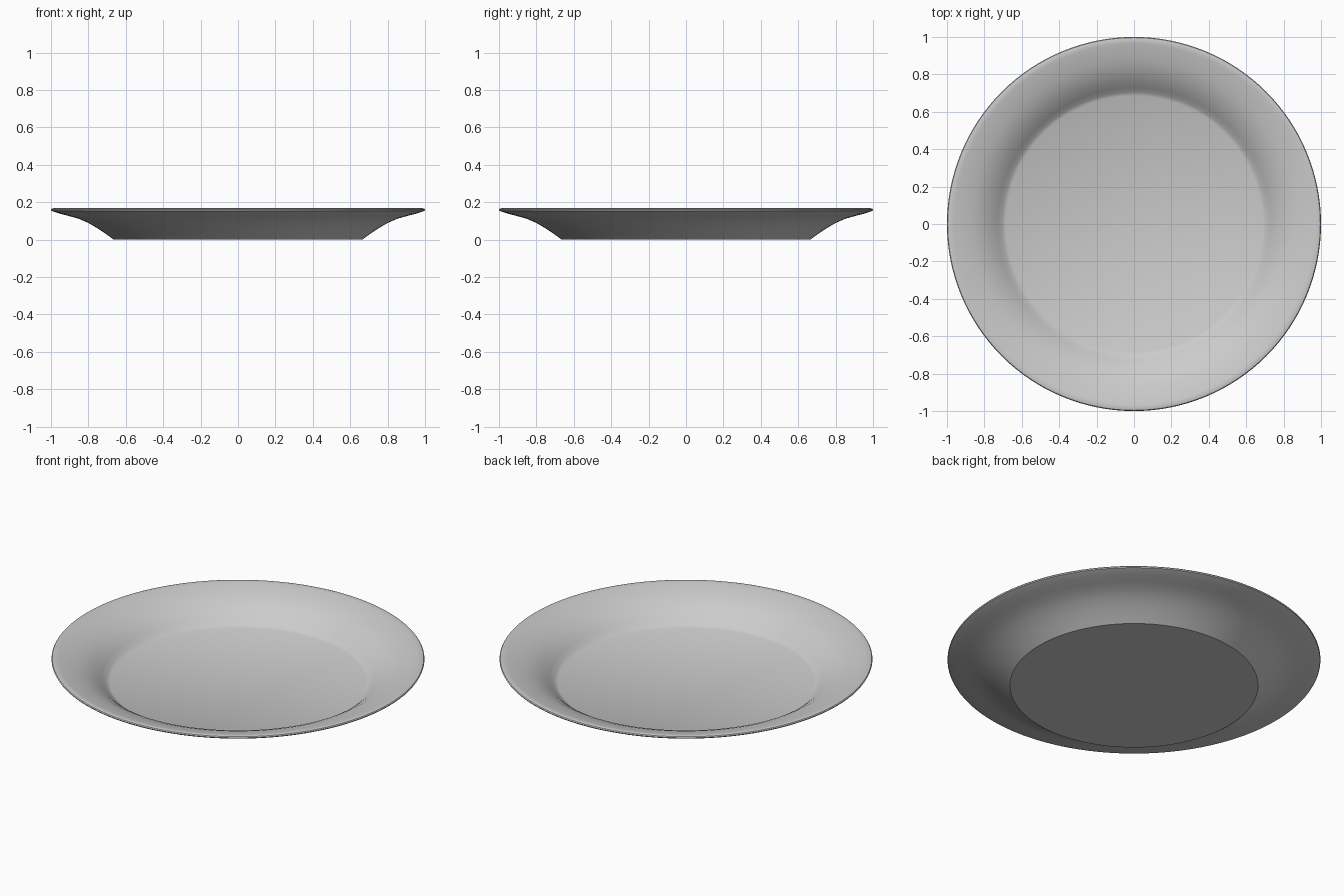
import bpy, bmesh, math

if "Cube" in bpy.data.objects:
    bpy.data.objects.remove(bpy.data.objects["Cube"])

# Cross-section (radius, height): underside, rounded rim, then inner face
profile = [
    (0, 0), (0.665, 0), (0.70, 0.026), (0.75, 0.060), (0.80, 0.089),
    (0.85, 0.111), (0.90, 0.125), (0.95, 0.138), (0.985, 0.149),
    (0.997, 0.154), (1.0, 0.160), (0.996, 0.165), (0.985, 0.168),
    (0.965, 0.165), (0.92, 0.154), (0.87, 0.140), (0.82, 0.120),
    (0.77, 0.090), (0.73, 0.058), (0.705, 0.035), (0.685, 0.025), (0, 0.025),
]

# Plate: spin the profile around the z axis
bm = bmesh.new()
verts = [bm.verts.new((r, 0, z)) for r, z in profile]
edges = [bm.edges.new(pair) for pair in zip(verts, verts[1:])]
bmesh.ops.spin(bm, geom=verts + edges, cent=(0, 0, 0), axis=(0, 0, 1),
               angle=math.tau, steps=128, use_duplicate=False)
bmesh.ops.remove_doubles(bm, verts=bm.verts, dist=0.0005)
bmesh.ops.recalc_face_normals(bm, faces=bm.faces)
mesh = bpy.data.meshes.new("plate")
bm.to_mesh(mesh)
bm.free()
plate = bpy.data.objects.new("plate", mesh)
bpy.context.collection.objects.link(plate)

# Smooth shading with a crisp foot edge
bpy.context.view_layer.objects.active = plate
plate.select_set(True)
bpy.ops.object.shade_smooth_by_angle(angle=math.radians(30))
